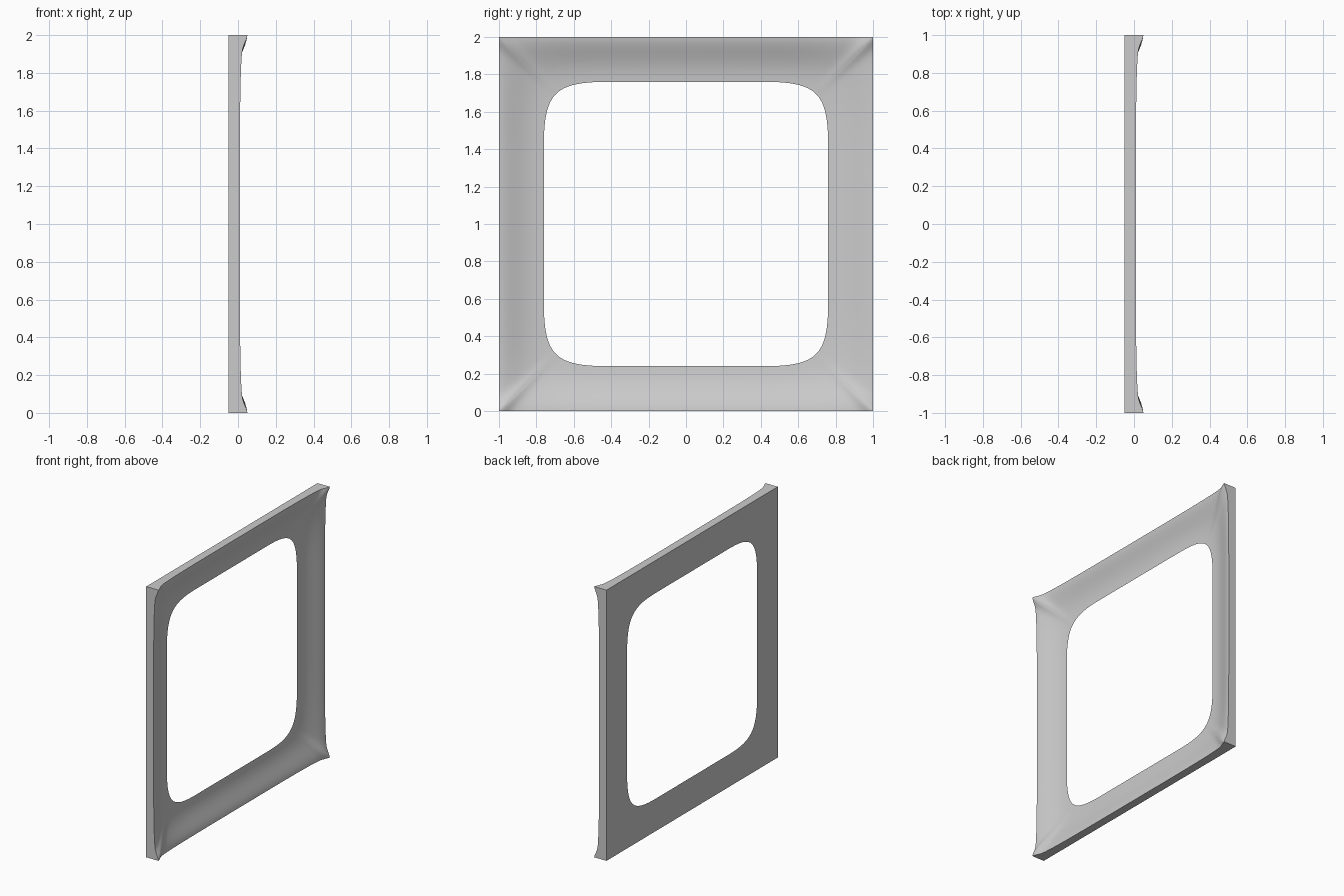
import bpy
import bmesh
import math
from mathutils import Vector

cube = bpy.data.objects.get("Cube")
if cube:
    bpy.data.objects.remove(cube, do_unlink=True)

BACK = -0.05      # plane of the flat back
HOLE = 0.76       # half width of the opening
STRAIGHT = 0.42   # half length of the straight part of the opening
STEPS = 28        # divisions along half a side
ROWS = 14         # divisions from opening to rim


def make_material(name, grey):
    mat = bpy.data.materials.new(name)
    mat.use_nodes = True
    colour = (grey, grey, grey, 1)
    mat.diffuse_color = colour
    mat.node_tree.nodes["Principled BSDF"].inputs["Base Color"].default_value = colour
    return mat


def opening_point(v):
    """Point on the rounded opening that belongs to rim position v."""
    a = abs(v)
    if a <= STRAIGHT:
        return Vector((HOLE, v))
    t = 0.5 * (a - STRAIGHT) / (1 - STRAIGHT)
    ctrl = [Vector((HOLE, STRAIGHT)), Vector((HOLE, 0.70)),
            Vector((0.70, HOLE)), Vector((STRAIGHT, HOLE))]
    p = sum((math.comb(3, i) * t**i * (1 - t)**(3 - i) * c
             for i, c in enumerate(ctrl)), Vector((0, 0)))
    return Vector((p.x, math.copysign(p.y, v)))


def rim_height(v):
    """Front edge of the rim, flaring towards the corners."""
    d = 1 - abs(v)
    return 0.01 + 0.02 * math.exp(-d / 0.15) + 0.02 * math.exp(-(d / 0.05)**2)


def cove(t):
    """Cross-section of the front face, from sharp opening edge to rim."""
    s = t**1.4
    return 0.3 * t + 0.7 * s * s * (3 - 2 * s)


# Columns run around the frame, each a closed section: front cove, rim, back
bm = bmesh.new()
columns = []
for side in range(4):
    c, s = ((1, 0), (0, 1), (-1, 0), (0, -1))[side]
    for i in range(-STEPS, STEPS):
        v = math.sin(math.pi / 2 * i / STEPS)
        inner, outer = opening_point(v), Vector((1, v))
        section = []
        for r in range(ROWS + 1):
            t = r / ROWS
            section.append((inner.lerp(outer, t),
                            BACK + (rim_height(v) - BACK) * cove(t)))
        section.append((outer, BACK))
        columns.append([bm.verts.new((x, c * p.x - s * p.y, 1 + s * p.x + c * p.y))
                        for p, x in section])

for n, col in enumerate(columns):
    nxt = columns[(n + 1) % len(columns)]
    for k in range(len(col)):
        m = (k + 1) % len(col)
        bm.faces.new((col[k], col[m], nxt[m], nxt[k]))
bmesh.ops.recalc_face_normals(bm, faces=bm.faces)

mesh = bpy.data.meshes.new("window_frame")
bm.to_mesh(mesh)
bm.free()
frame = bpy.data.objects.new("window_frame", mesh)
bpy.context.collection.objects.link(frame)
mesh.materials.append(make_material("plain_grey", 0.6))

# Smooth cove with crisp rim and opening edges
bpy.ops.object.select_all(action="DESELECT")
frame.select_set(True)
bpy.context.view_layer.objects.active = frame
bpy.ops.object.shade_smooth_by_angle(angle=math.radians(35))
